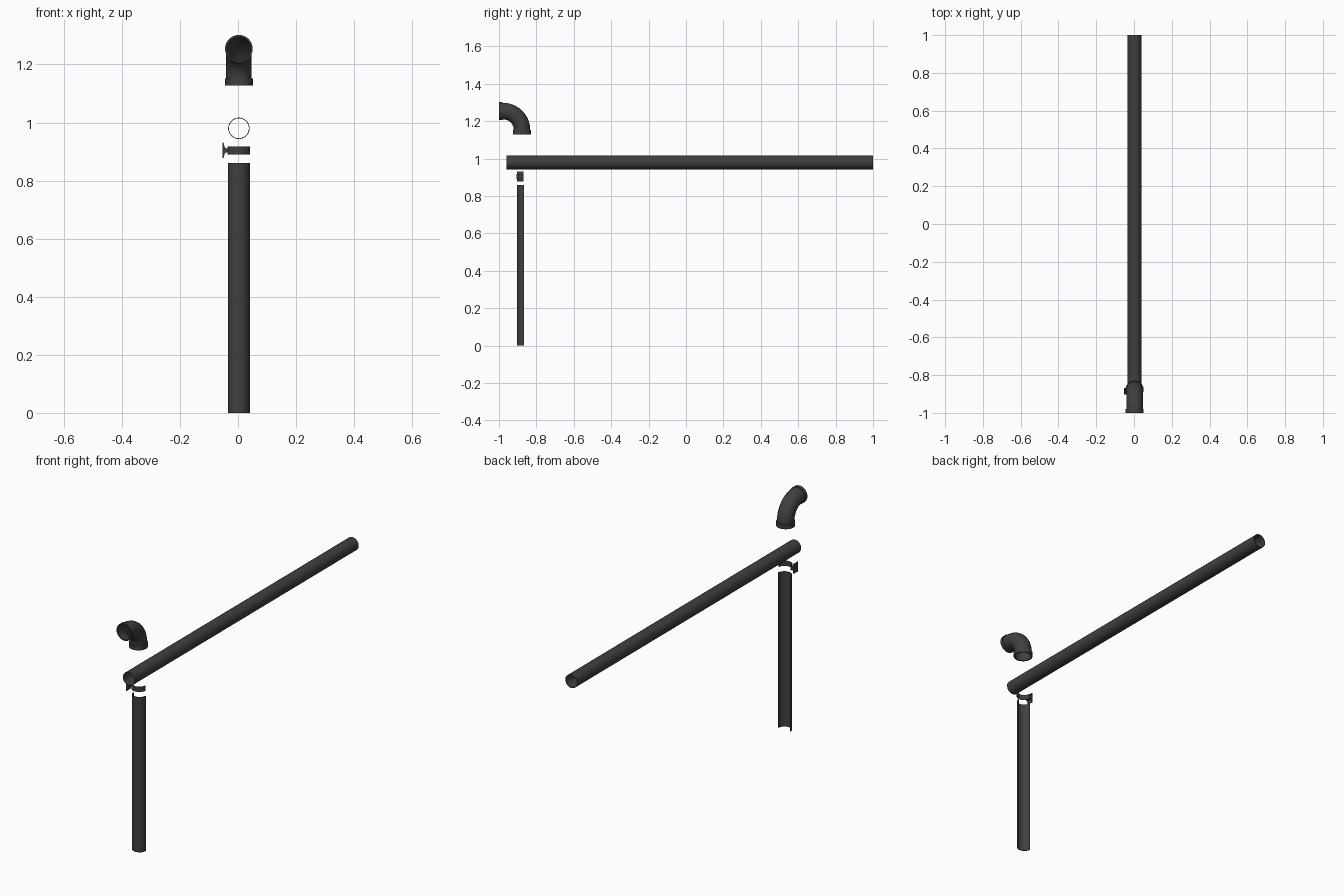
import bpy, bmesh
from math import sin, cos, pi
from mathutils import Vector

if "Cube" in bpy.data.objects:
    bpy.data.objects.remove(bpy.data.objects["Cube"])

CX = 0.003
mat = bpy.data.materials.new("dark_plastic")
mat.diffuse_color = (0.05, 0.05, 0.05, 1)
mat.use_nodes = True
mat.node_tree.nodes["Principled BSDF"].inputs["Base Color"].default_value = mat.diffuse_color


def finish(name, bm):
    bmesh.ops.recalc_face_normals(bm, faces=bm.faces)
    me = bpy.data.meshes.new(name)
    bm.to_mesh(me)
    bm.free()
    me.materials.append(mat)
    ob = bpy.data.objects.new(name, me)
    bpy.context.collection.objects.link(ob)
    bpy.ops.object.select_all(action='DESELECT')
    ob.select_set(True)
    bpy.context.view_layer.objects.active = ob
    bpy.ops.object.shade_smooth_by_angle(angle=0.6)
    return ob


def prism(name, outline, vec):
    """Extrude a closed outline along a vector."""
    bm = bmesh.new()
    f = bm.faces.new([bm.verts.new(p) for p in outline])
    ext = bmesh.ops.extrude_face_region(bm, geom=[f], use_keep_orig=True)
    bmesh.ops.translate(bm, vec=vec, verts=[v for v in ext['geom'] if isinstance(v, bmesh.types.BMVert)])
    return finish(name, bm)


def loft(name, rings, n=48):
    """Join rings (centre, side axis, radius) into one closed skin loop."""
    bm = bmesh.new()
    loops = []
    for c, side, r in rings:
        loops.append([bm.verts.new(Vector(c) + r * (cos(2 * pi * i / n) * Vector((1, 0, 0))
                      + sin(2 * pi * i / n) * Vector(side))) for i in range(n)])
    for a, b in zip(loops, loops[1:] + loops[:1]):
        for i in range(n):
            j = (i + 1) % n
            bm.faces.new((a[i], a[j], b[j], b[i]))
    return finish(name, bm)


def half_ring(r_out, r_in, cy, z, n=24):
    """Half annulus bulging to the front, open at the back."""
    ang = [pi + pi * i / n for i in range(n + 1)]
    return ([(CX + r_out * cos(a), cy + r_out * sin(a), z) for a in ang]
            + [(CX + r_in * cos(a), cy + r_in * sin(a), z) for a in reversed(ang)])


# long horizontal gutter pipe, thin walled and open at both ends
up = (0, 0, 1)
R, T, ZC = 0.0368, 0.0025, 0.98
loft("long_pipe", [((CX, y, ZC), up, r) for y, r in
                   ((-0.96, R), (1.0, R), (1.0, R - T), (-0.96, R - T))])

# upright half-round channel
prism("upright_channel", half_ring(0.038, 0.0355, -0.866, 0), (0, 0, 0.86))

# bracket: half-round band with a flared wall plate
prism("bracket_band", half_ring(0.039, 0.0355, -0.868, 0.89), (0, 0, 0.028))
half = [(-0.034, 0.005), (-0.045, 0.009), (-0.05, 0.027), (-0.053, 0.027)]
plate = [(x, 0.904 + h) for x, h in half] + [(x, 0.904 - h) for x, h in reversed(half)]
prism("bracket_plate", [(x, -0.903, z) for x, z in plate], (0, 0.034, 0))

# elbow: centre line runs back from the front mouth, then bends down
YB, ZB, RB = -0.977, 1.154, 0.1


def bend(a):
    return (CX, YB + RB * sin(a), ZB + RB * cos(a)), (0, sin(a), cos(a))


top, low = (0, 0, 1), (0, 1, 0)
mouth = lambda y: (CX, y, ZB + RB)
foot = lambda z: (CX, YB + RB, z)
steps = [pi / 2 * i / 14 for i in range(15)]
rings = [(mouth(-1.0), top, 0.0475), (mouth(-0.98), top, 0.0475), (mouth(-0.98), top, 0.044)]
rings += [(*bend(a), 0.044) for a in steps]
rings += [(foot(1.152), low, 0.044), (foot(1.152), low, 0.048),
          (foot(1.128), low, 0.048), (foot(1.128), low, 0.041)]
rings += [(*bend(a), 0.041) for a in reversed(steps)]
rings += [(mouth(-1.0), top, 0.041)]
loft("elbow", rings)
